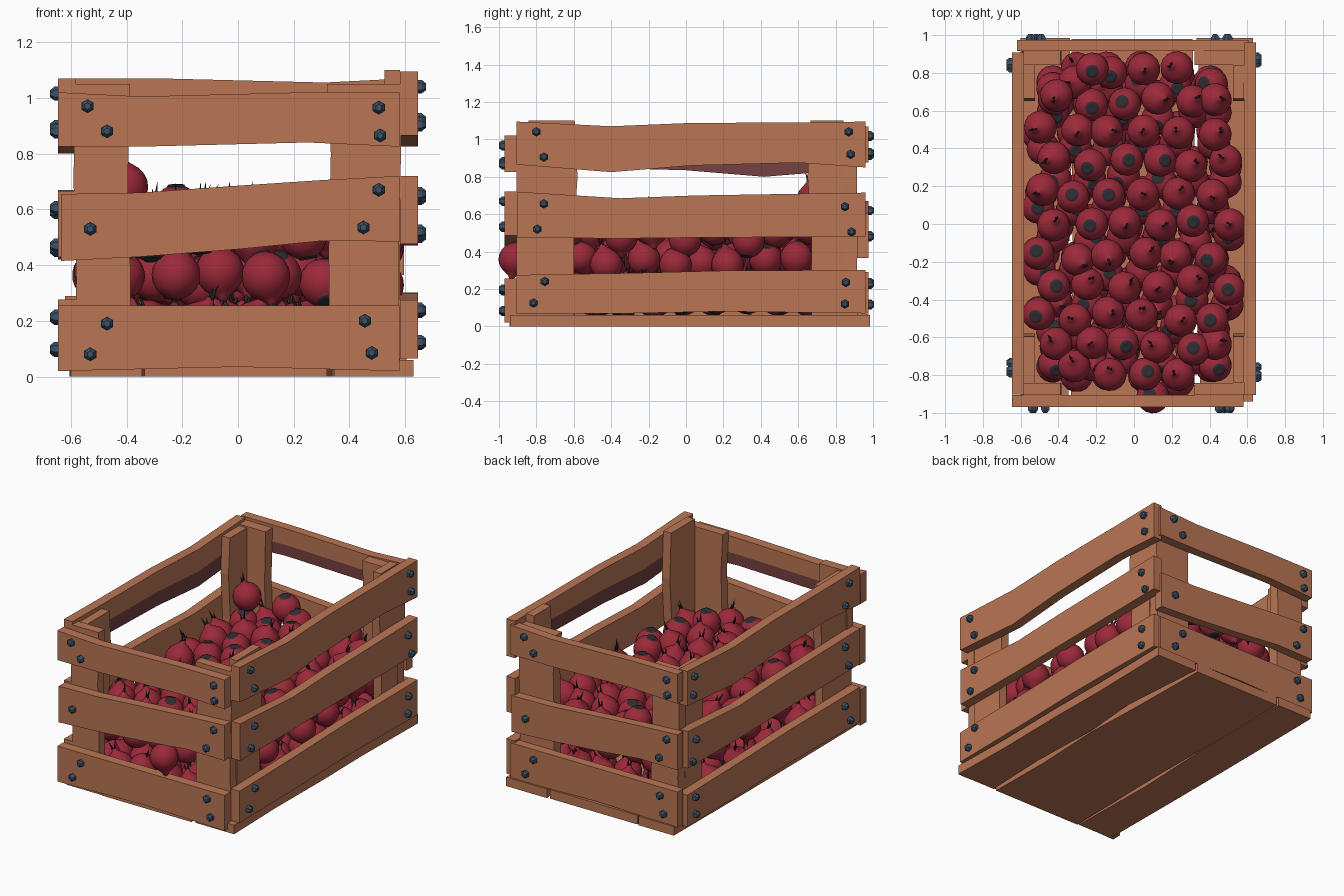
import bpy, bmesh, math, random
from mathutils import Vector, Matrix, Euler

if "Cube" in bpy.data.objects:
    bpy.data.objects.remove(bpy.data.objects["Cube"])

random.seed(4)


def material(name, rgb):
    m = bpy.data.materials.new(name)
    m.diffuse_color = (*rgb, 1)
    m.use_nodes = True
    m.node_tree.nodes["Principled BSDF"].inputs["Base Color"].default_value = m.diffuse_color
    return m


WOOD = material("wood", (0.49, 0.18, 0.09))
STAIN = material("stained_wood", (0.18, 0.053, 0.053))
SKIN = material("red_skin", (0.33, 0.022, 0.042))
DARK = material("dark_tip", (0.027, 0.027, 0.033))
STEEL = material("blue_steel", (0.045, 0.085, 0.14))


def add_object(name, bm, mats):
    bmesh.ops.recalc_face_normals(bm, faces=bm.faces)
    me = bpy.data.meshes.new(name)
    bm.to_mesh(me)
    bm.free()
    for m in mats:
        me.materials.append(m)
    ob = bpy.data.objects.new(name, me)
    bpy.context.collection.objects.link(ob)
    return ob


def board(name, pts, w0, w1, place, stained=False):
    """Uneven plank: pts are (along, low, high); w0..w1 is inner..outer thickness."""
    bm = bmesh.new()
    rings = []
    for u, lo, hi in pts:
        mid = lo + (hi - lo) * 0.4
        section = [(lo, w0), (mid, w0), (hi, w0), (hi, w1), (lo, w1)]
        rings.append([bm.verts.new(place(u, v, w)) for v, w in section])
    for a, b in zip(rings, rings[1:]):
        for i in range(5):
            j = (i + 1) % 5
            f = bm.faces.new((a[i], a[j], b[j], b[i]))
            f.material_index = 1 if stained and i == 0 else 0
    bm.faces.new(rings[0])
    bm.faces.new(rings[-1])
    return add_object(name, bm, [WOOD, STAIN])


# Wall frames: (along, height, outward) to world
front = lambda u, v, w: Vector((u, -w, v))
back = lambda u, v, w: Vector((-u - 0.04, w, v))
right = lambda u, v, w: Vector((w, u, v))
left = lambda u, v, w: Vector((-w, u * 0.97, v))

short_slats = [
    [(-.645, .825, 1.02), (-.35, .825, 1.005), (.25, .84, 1.02), (.58, .825, 1.02)],
    [(-.635, .415, .655), (-.35, .43, .66), (0, .457, .685), (.3, .487, .705), (.58, .485, .72)],
    [(-.645, .02, .255), (0, .035, .255), (.58, .02, .255)],
]
long_slats = [
    [(-.905, .865, 1.095), (-.4, .825, 1.07), (.03, .86, 1.088), (.6, .875, 1.09), (.96, .85, 1.095)],
    [(-.9, .475, .72), (-.35, .47, .685), (.05, .475, .70), (.96, .48, .715)],
    [(-.905, .065, .275), (-.3, .07, .285), (.2, .08, .298), (.96, .07, .302)],
]
# Left wall uses the same planks turned end for end
turned_slats = [[(.03 - u, lo, hi) for u, lo, hi in reversed(s)] for s in long_slats]
short_bolts = [
    [(-.54, .97), (-.47, .88), (.505, .965), (.51, .865)],
    [(-.53, .53), (.45, .535), (.505, .67)],
    [(-.53, .08), (-.47, .19), (.455, .2), (.48, .085)],
]
long_bolts = [
    [(-.80, 1.04), (-.76, .905), (.87, 1.04), (.88, .92)],
    [(-.76, .655), (-.795, .52), (.85, .64), (.885, .505)],
    [(-.755, .24), (-.815, .125), (.855, .235), (.85, .12)],
]


def bolt(name, pos, normal):
    bm = bmesh.new()
    for depth, r1, r2, off in ((.016, .025, .025, .008), (.014, .023, .012, .023)):
        bmesh.ops.create_cone(bm, cap_ends=True, segments=6, radius1=r1, radius2=r2,
                              depth=depth, matrix=Matrix.Translation((0, 0, off)))
    rot = normal.to_track_quat('Z', 'Y').to_matrix().to_4x4()
    bmesh.ops.transform(bm, matrix=Matrix.Translation(pos) @ rot, verts=bm.verts)
    add_object(name, bm, [STEEL])


# Slats and bolts on the four walls
walls = [
    ("front", front, short_slats, short_bolts, .905, .97, (0, 0, 0)),
    ("back", back, short_slats, short_bolts, .915, .975, (.05, -.05, .035)),
    ("right", right, long_slats, long_bolts, .582, .645, (0, 0, 0)),
    ("left", left, turned_slats, long_bolts, .582, .645, (-.025, -.05, -.025)),
]
for wall, place, slats, bolts, w0, w1, dz in walls:
    normal = place(0, 0, 1) - place(0, 0, 0)
    for i, level in enumerate(("top", "middle", "bottom")):
        pts = [(u, lo + dz[i], hi + dz[i]) for u, lo, hi in slats[i]]
        board(f"{wall}_{level}_slat", pts, w0, w1, place, stained=(i == 0))
        for k, (u, v) in enumerate(bolts[i]):
            bolt(f"{wall}_{level}_bolt_{k}", place(u, v + dz[i], w1), normal)

# Corner posts: two upright boards at each corner
for sy, yname, w in ((-1, "front", (.842, .905)), (1, "back", (.842, .915))):
    place = lambda u, v, t, s=sy: Vector((v, s * t, u))
    board(f"{yname}_left_post", [(.03, -.585, -.39), (.35, -.58, -.385), (.7, -.59, -.395), (1.05, -.585, -.388)],
          *w, place)
    board(f"{yname}_right_post", [(.03, .33, .58), (.45, .325, .575), (.8, .333, .585), (1.05, .32, .582)],
          *w, place)
for sx, xname, top in ((-1, "left", 1.04), (1, "right", 1.1)):
    place = lambda u, v, t, s=sx: Vector((s * t, v, u))
    board(f"{xname}_front_side_post", [(.06, -.842, -.60), (.5, -.842, -.60), (.8, -.842, -.58), (top, -.842, -.595)],
          .525, .582, place)
    board(f"{xname}_back_side_post", [(.06, .67, .842), (.5, .67, .842), (.8, .65, .842), (top, .665, .842)],
          .525, .582, place)

# Floor planks with uneven seams
floor = lambda u, v, w: Vector((v, u, w))
for name, pts in (
    ("floor_left", [(-.94, -.60, -.345), (-.3, -.605, -.355), (.3, -.605, -.332), (.985, -.60, -.34)]),
    ("floor_middle", [(-.945, -.335, .32), (-.5, -.33, .315), (0, -.325, .335), (.4, -.33, .32), (.98, -.33, .31)]),
    ("floor_right", [(-.94, .345, .63), (-.5, .36, .62), (0, .345, .625), (.4, .375, .62), (.985, .33, .63)]),
):
    board(name, pts, .06, 0, floor)


# Round red bulb: turned body with a neck, dark root disc and split dark tips
def bulb_mesh():
    bm = bmesh.new()
    R, n = .088, 16
    prof = [(.014, -.083), (.03, -.088), (.035, -.080)]
    prof += [(R * math.cos(a), R * math.sin(a)) for a in (math.radians(d) for d in range(-60, 60, 17))]
    prof += [(.034, .084), (.019, .096), (.012, .112)]
    rings = [[bm.verts.new((r * math.cos(2 * math.pi * i / n), r * math.sin(2 * math.pi * i / n), z))
              for i in range(n)] for r, z in prof]
    for k, (a, b) in enumerate(zip(rings, rings[1:])):
        for i in range(n):
            f = bm.faces.new((a[i], a[(i + 1) % n], b[(i + 1) % n], b[i]))
            f.material_index = 1 if k < 2 else 0
    bm.faces.new(rings[0]).material_index = 1
    bm.faces.new(rings[-1])
    for s, h in ((-1, .065), (1, .045)):
        ret = bmesh.ops.create_cone(bm, cap_ends=True, segments=5, radius1=.009, radius2=.0005, depth=h,
                                    matrix=Matrix.Translation((s * .006, 0, .103 + h / 2)))
        for v in ret["verts"]:
            v.co.x += s * max(0, v.co.z - .11) * .2
            for f in v.link_faces:
                f.material_index = 1
    ob = add_object("bulb", bm, [SKIN, DARK])
    me = ob.data
    for p in me.polygons:
        p.use_smooth = True
    bpy.data.objects.remove(ob)
    return me


BULB = bulb_mesh()


def bulb(pos, tilt, flip):
    ob = bpy.data.objects.new("bulb", BULB)
    ob.location = pos
    ob.rotation_euler = Euler((random.uniform(-tilt, tilt) + (math.pi if flip else 0),
                               random.uniform(-tilt, tilt), random.uniform(0, 6.28)))
    bpy.context.collection.objects.link(ob)


def jitter(s):
    return random.uniform(-s, s)


# Heap of bulbs in three staggered layers, kept clear of the corner posts
for layer, (z, tilt, flips) in enumerate(((.165, .5, 0), (.355, .5, .7), (.515, .35, .35))):
    rows = 11 if layer != 1 else 10
    for row in range(rows):
        y = (row - (rows - 1) / 2) * .163
        shift = .04 if (row + layer) % 2 else -.04
        for col in range(6):
            x = -.455 + col * .182 + shift + jitter(.015)
            yy = y + jitter(.025)
            if abs(yy) > .56:
                x = max(-.43, min(.43, x))
            if abs(x) > .31:
                yy = max(-.752, min(.752, yy))
            if layer == 2 and abs(y) > .7 and abs(x) > .4:
                continue
            lift = jitter(.025) - (.05 if layer == 2 and abs(x) > .45 else 0)
            bulb((x, yy, z + lift), tilt, random.random() < flips)

# Loose bulbs: one bulging out at the front, two on top of the back corner
bulb((.1, -.915, .36), .3, True)
bulb((-.41, .68, .68), .2, False)
bulb((-.22, .82, .60), .2, True)
